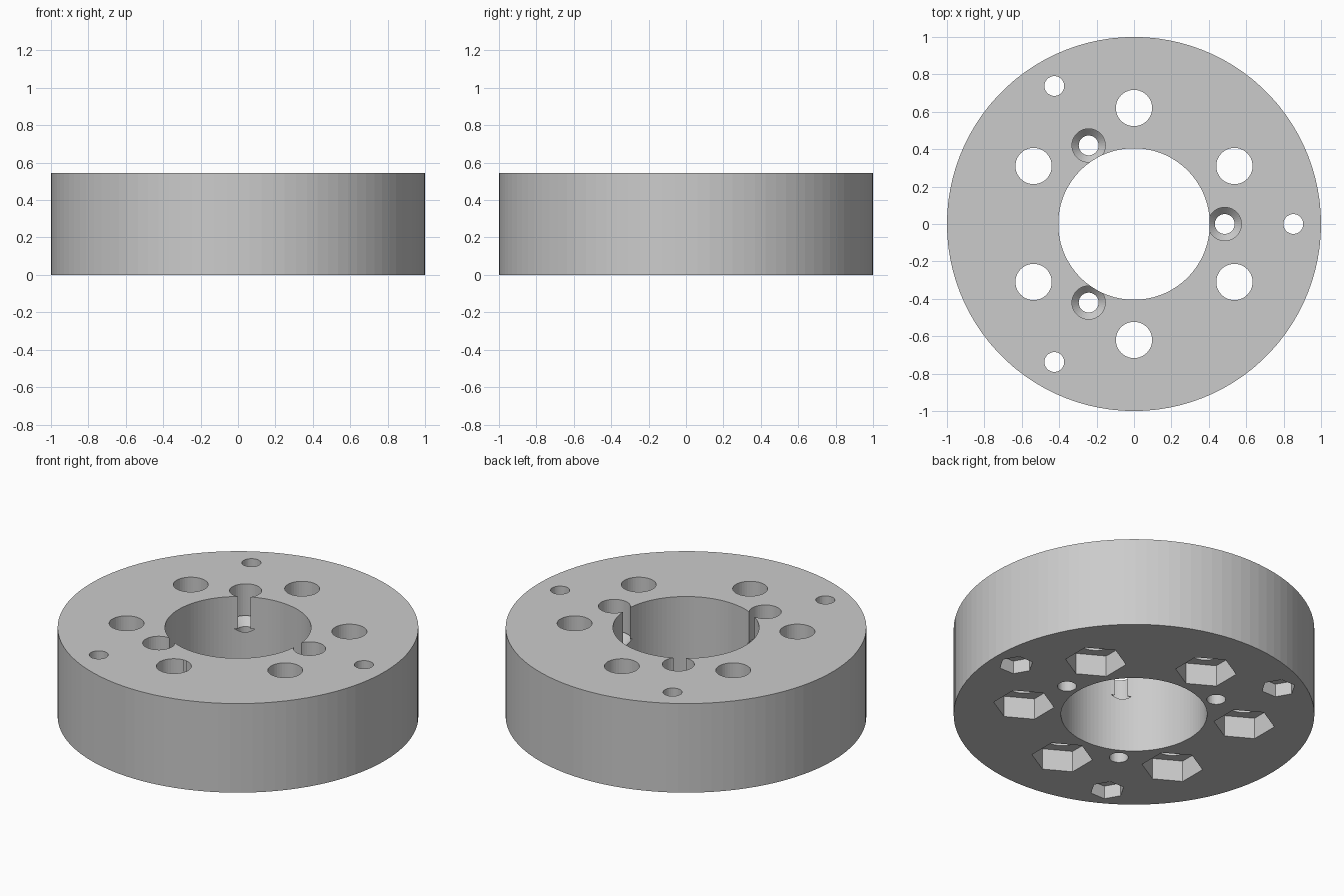
import bpy, bmesh
from math import sin, cos, pi, radians

HEIGHT = 0.545
cube = bpy.data.objects.get("Cube")
if cube:
    bpy.data.objects.remove(cube, do_unlink=True)

grey = bpy.data.materials.new("plain_grey")
grey.use_nodes = True
colour = (0.6, 0.6, 0.6, 1)
grey.diffuse_color = colour
grey.node_tree.nodes["Principled BSDF"].inputs["Base Color"].default_value = colour


def turned(name, profile, sides, x=0, y=0, phase=0):
    """Closed solid turned from (radius, z) points, listed bottom to top."""
    bm = bmesh.new()
    rings = []
    for r, z in profile:
        turns = [phase + 2 * pi * i / sides for i in range(sides)]
        rings.append([bm.verts.new((x + r * cos(t), y + r * sin(t), z)) for t in turns])
    for low, high in zip(rings, rings[1:]):
        for i in range(sides):
            j = (i + 1) % sides
            bm.faces.new((low[i], low[j], high[j], high[i]))
    bm.faces.new(rings[0][::-1])
    bm.faces.new(rings[-1])
    mesh = bpy.data.meshes.new(name)
    bm.to_mesh(mesh)
    bm.free()
    obj = bpy.data.objects.new(name, mesh)
    bpy.context.collection.objects.link(obj)
    return obj


# Main disc
disc = turned("drilled_disc", [(1, 0), (1, HEIGHT)], 100)
disc.data.materials.append(grey)
LOW, TOP = -0.1, HEIGHT + 0.1
cutters = [turned("bore_cutter", [(0.405, LOW), (0.405, TOP)], 100)]


def ring_of_cutters(name, count, start, distance, profile, sides, phase=0):
    for k in range(count):
        a = radians(start) + 2 * pi * k / count
        cutters.append(turned(name, profile, sides, distance * cos(a),
                              distance * sin(a), phase))


# Large bolt holes with hexagonal nut pockets underneath
ring_of_cutters("bolt_hole_cutter", 6, 30, 0.62, [(0.097, LOW), (0.097, TOP)], 40)
ring_of_cutters("nut_pocket_cutter", 6, 30, 0.62, [(0.17, LOW), (0.17, 0.13)], 6, pi / 6)

# Small outer holes with smaller nut pockets
ring_of_cutters("small_hole_cutter", 3, 0, 0.852, [(0.053, LOW), (0.053, TOP)], 32)
ring_of_cutters("small_pocket_cutter", 3, 0, 0.852, [(0.096, LOW), (0.096, 0.08)], 6)

# Countersunk screw holes that break into the bore
screw = [(0.053, LOW), (0.053, 0.3), (0.102, 0.35), (0.089, 0.35), (0.089, TOP)]
ring_of_cutters("screw_hole_cutter", 3, 0, 0.485, screw, 40)

# Cut every hole, then bake the result and drop the cutters
for cutter in cutters:
    cutter.hide_render = True
    mod = disc.modifiers.new(cutter.name, 'BOOLEAN')
    mod.operation = 'DIFFERENCE'
    mod.solver = 'EXACT'
    mod.object = cutter
bpy.context.view_layer.update()
graph = bpy.context.evaluated_depsgraph_get()
baked = bpy.data.meshes.new_from_object(disc.evaluated_get(graph))
disc.modifiers.clear()
disc.data = baked
for cutter in cutters:
    bpy.data.objects.remove(cutter, do_unlink=True)
